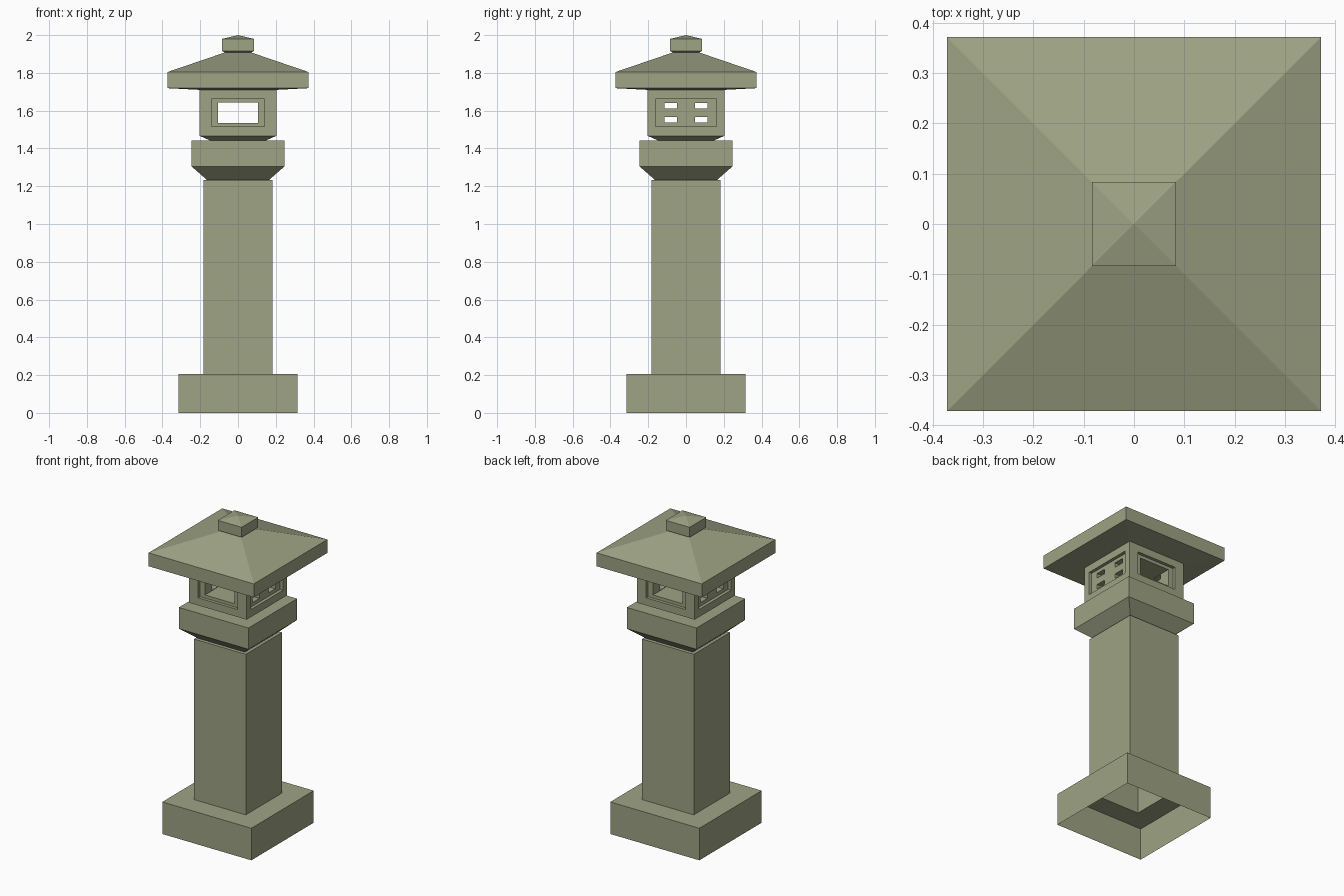
import bpy, bmesh

if "Cube" in bpy.data.objects:
    bpy.data.objects.remove(bpy.data.objects["Cube"])

stone = bpy.data.materials.new("grey_green_stone")
stone.diffuse_color = (0.342, 0.366, 0.231, 1)
stone.use_nodes = True
stone.node_tree.nodes["Principled BSDF"].inputs["Base Color"].default_value = stone.diffuse_color


def square_loft(name, rings, cap_bottom=True, cap_top=True):
    """Stack square rings given as (half width, height); half width 0 is an apex."""
    bm = bmesh.new()
    loops = []
    for h, z in rings:
        if h == 0:
            loops.append([bm.verts.new((0, 0, z))] * 4)
        else:
            loops.append([bm.verts.new((x * h, y * h, z))
                          for x, y in ((-1, -1), (1, -1), (1, 1), (-1, 1))])
    for a, b in zip(loops, loops[1:]):
        for i in range(4):
            j = (i + 1) % 4
            quad = [a[i], a[j], b[j], b[i]]
            bm.faces.new(list(dict.fromkeys(quad)))
    if cap_bottom:
        bm.faces.new(loops[0][::-1])
    if cap_top and rings[-1][0] > 0:
        bm.faces.new(loops[-1])
    me = bpy.data.meshes.new(name)
    bm.to_mesh(me)
    bm.free()
    me.materials.append(stone)
    ob = bpy.data.objects.new(name, me)
    bpy.context.collection.objects.link(ob)
    return ob


def cut_box(target, x, y, z):
    """Subtract a box given by its x, y and z ranges."""
    bm = bmesh.new()
    bmesh.ops.create_cube(bm, size=1)
    for v in bm.verts:
        v.co = [(r[0] + r[1]) / 2 + c * (r[1] - r[0]) for r, c in zip((x, y, z), v.co)]
    me = bpy.data.meshes.new("cutter")
    bm.to_mesh(me)
    bm.free()
    me.materials.append(stone)
    cutter = bpy.data.objects.new("cutter", me)
    cutter.hide_render = True
    bpy.context.collection.objects.link(cutter)
    mod = target.modifiers.new("cut", 'BOOLEAN')
    mod.operation = 'DIFFERENCE'
    mod.solver = 'EXACT'
    mod.object = cutter
    bpy.context.view_layer.update()
    dg = bpy.context.evaluated_depsgraph_get()
    result = bpy.data.meshes.new_from_object(target.evaluated_get(dg))
    target.modifiers.clear()
    target.data = result
    bpy.data.objects.remove(cutter)


# Hollow plinth and post, open underneath
square_loft("plinth", [(0.315, 0), (0.315, 0.205), (0.183, 0.205)], False, False)
square_loft("post", [(0.183, 0.205), (0.183, 1.232), (0.163, 1.234)], False, False)

# Flared platform
square_loft("platform", [(0.163, 1.232), (0.246, 1.305), (0.246, 1.441)])

# Lamp chamber with recessed window panels
chamber = square_loft("lamp_chamber", [(0.145, 1.441), (0.204, 1.467), (0.204, 1.72)])
for s in (-1, 1):
    depth = sorted((s * 0.184, s * 0.3))
    cut_box(chamber, (-0.14, 0.14), depth, (1.515, 1.663))
    cut_box(chamber, depth, (-0.162, 0.162), (1.515, 1.663))
# Large opening front to back, four small openings side to side
cut_box(chamber, (-0.105, 0.105), (-0.3, 0.3), (1.535, 1.643))
for y in ((-0.114, -0.047), (0.047, 0.114)):
    for z in ((1.538, 1.567), (1.611, 1.641)):
        cut_box(chamber, (-0.3, 0.3), y, z)

# Roof with slightly dished underside
square_loft("roof", [(0.2, 1.71), (0.372, 1.719), (0.372, 1.805), (0.07, 1.908)])

# Cap stone
square_loft("cap_stone", [(0.07, 1.908), (0.084, 1.916), (0.084, 1.98), (0, 2.0)])
